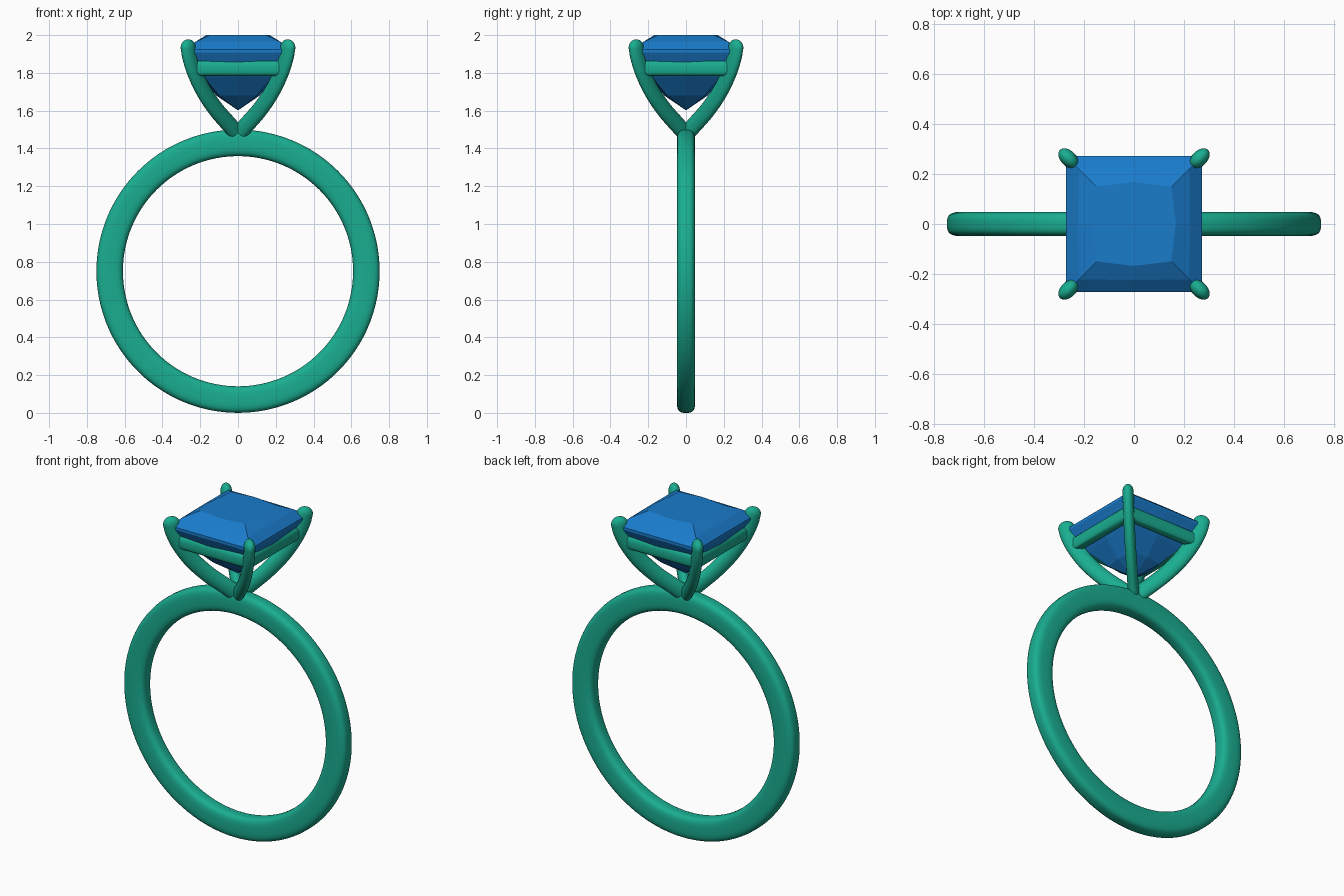
import bpy, bmesh, math
from mathutils import Vector

if "Cube" in bpy.data.objects:
    bpy.data.objects.remove(bpy.data.objects["Cube"])


def material(name, col):
    m = bpy.data.materials.new(name)
    m.diffuse_color = col
    m.use_nodes = True
    m.node_tree.nodes["Principled BSDF"].inputs["Base Color"].default_value = m.diffuse_color
    return m


METAL = material("green_metal", (0.01, 0.42, 0.28, 1))
STONE = material("blue_stone", (0.01, 0.2, 0.6, 1))


def loft(name, rings, mat, closed=False, smooth=True):
    """Skin a list of equal-length point rings; cap the ends unless closed."""
    bm = bmesh.new()
    vs = [[bm.verts.new(p) for p in r] for r in rings]
    n = len(rings[0])
    for i in range(len(vs) if closed else len(vs) - 1):
        a, b = vs[i], vs[(i + 1) % len(vs)]
        for j in range(n):
            k = (j + 1) % n
            bm.faces.new((a[j], a[k], b[k], b[j]))
    if not closed:
        bm.faces.new(vs[0])
        bm.faces.new(vs[-1])
    bmesh.ops.remove_doubles(bm, verts=bm.verts, dist=1e-5)
    bmesh.ops.recalc_face_normals(bm, faces=bm.faces)
    me = bpy.data.meshes.new(name)
    bm.to_mesh(me)
    bm.free()
    me.materials.append(mat)
    for p in me.polygons:
        p.use_smooth = smooth
    ob = bpy.data.objects.new(name, me)
    bpy.context.collection.objects.link(ob)
    return ob


def superellipse(a, b, e, n):
    pts = []
    for i in range(n):
        t = math.tau * (i + 0.5) / n
        c, s = math.cos(t), math.sin(t)
        pts.append((a * math.copysign(abs(c) ** e, c), b * math.copysign(abs(s) ** e, s)))
    return pts


# Band: soft rectangular section revolved about y
section = superellipse(0.0705, 0.049, 0.6, 28)
rings = []
for i in range(128):
    t = math.tau * i / 128
    rings.append([((0.6795 + u) * math.cos(t), v, 0.75 + (0.6795 + u) * math.sin(t))
                  for u, v in section])
loft("band", rings, METAL, closed=True)

# Prongs: oval section swept along a curved path (offset along x and y, height)
CTRL = [(0.0, 1.475), (0.045, 1.525), (0.115, 1.605), (0.18, 1.7),
        (0.228, 1.8), (0.254, 1.88), (0.264, 1.935)]


def spline(pts, steps=6):
    p = [Vector(q) for q in pts]
    p = [2 * p[0] - p[1]] + p + [2 * p[-1] - p[-2]]
    out = []
    for i in range(1, len(p) - 2):
        for s in range(steps):
            t = s / steps
            a, b, c, d = p[i - 1:i + 3]
            out.append(0.5 * (2 * b + (c - a) * t + (2 * a - 5 * b + 4 * c - d) * t * t
                              + (3 * b - a - 3 * c + d) * t ** 3))
    return out + [p[-2]]


path = [(q, 1.0) for q in spline(CTRL)]
tip_dir = (path[-1][0] - path[-2][0]).normalized()
tip = path[-1][0]
for k in range(1, 8):  # rounded tip
    a = math.radians(88) * k / 7
    path.append((tip + tip_dir * 0.042 * math.sin(a), math.cos(a)))

for sx, sy, label in ((1, 1, "back_right"), (-1, 1, "back_left"),
                      (1, -1, "front_right"), (-1, -1, "front_left")):
    side = Vector((-sy, sx, 0)).normalized()
    rings = []
    for i, (q, r) in enumerate(path):
        d = path[min(i + 1, len(path) - 1)][0] - path[max(i - 1, 0)][0]
        tan = Vector((d.x * sx, d.x * sy, d.y)).normalized()
        out = side.cross(tan).normalized()
        c = Vector((q.x * sx, q.x * sy, q.y))
        rings.append([c + out * 0.047 * r * math.cos(math.tau * j / 20)
                      + side * 0.031 * r * math.sin(math.tau * j / 20) for j in range(20)])
    loft(label + "_prong", rings, METAL)

# Gallery rail: square frame with a rounded section, mitred at the prongs
rail = superellipse(0.03, 0.041, 0.7, 20)
rings = [[(x * (0.23 + u), y * (0.23 + u), 1.825 + v) for u, v in rail]
         for x, y in ((1, 1), (-1, 1), (-1, -1), (1, -1))]
ob = loft("gallery_rail", rings, METAL, closed=True)
bpy.context.view_layer.objects.active = ob
ob.select_set(True)
bpy.ops.object.shade_smooth_by_angle(angle=math.radians(40))

# Stone: square cut, rings of corners and side midpoints (corner, mid, z)
CUT = [(0.15, 0.168, 2.0), (0.222, 0.225, 1.965), (0.272, 0.272, 1.924),
       (0.272, 0.272, 1.908), (0.235, 0.25, 1.85), (0.18, 0.195, 1.775),
       (0.1, 0.115, 1.68), (0.0, 0.0, 1.602)]
rings = []
for c, m, z in CUT[:-1]:
    rings.append([(c, c, z), (0, m, z), (-c, c, z), (-m, 0, z),
                  (-c, -c, z), (0, -m, z), (c, -c, z), (m, 0, z)])
rings.append([(0.0004 * math.cos(math.tau * (j + 1) / 8),
               0.0004 * math.sin(math.tau * (j + 1) / 8), 1.602) for j in range(8)])
loft("stone", rings, STONE, smooth=False)
